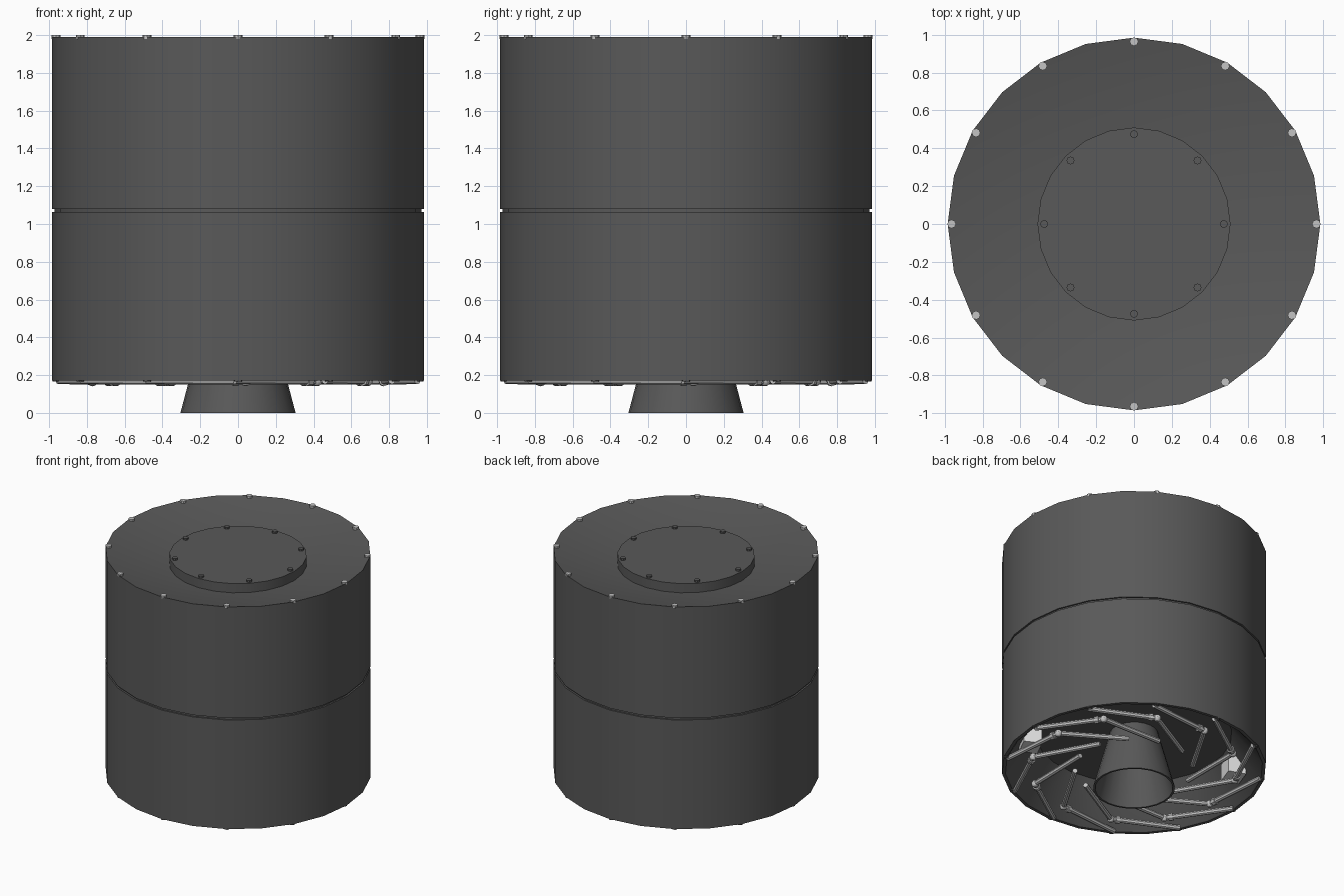
import bpy, math
from mathutils import Vector

if "Cube" in bpy.data.objects:
    bpy.data.objects.remove(bpy.data.objects["Cube"])

SIDES = 24

def material(name, v):
    m = bpy.data.materials.new(name)
    m.diffuse_color = (v, v, v, 1)
    m.use_nodes = True
    m.node_tree.nodes["Principled BSDF"].inputs["Base Color"].default_value = m.diffuse_color
    return m

DARK = material("dark grey", 0.10)
LIGHT = material("light grey", 0.55)
PALE = material("pale grey", 0.75)

def finish(obj, name, mat):
    obj.name = name
    obj.data.materials.append(mat)
    bpy.ops.object.select_all(action='DESELECT')
    obj.select_set(True)
    bpy.context.view_layer.objects.active = obj
    bpy.ops.object.shade_smooth_by_angle(angle=math.radians(30))
    return obj

def lathe(name, profile, mat, closed=False):
    """Spin a (radius, z) profile about the z axis; radius 0 becomes a pole."""
    verts, rings, faces = [], [], []
    for r, z in profile:
        n = 1 if r == 0 else SIDES
        rings.append([len(verts) + i % n for i in range(SIDES)])
        for i in range(n):
            a = math.tau * i / SIDES
            verts.append((r * math.cos(a), r * math.sin(a), z))
    pairs = list(zip(rings, rings[1:]))
    if closed:
        pairs.append((rings[-1], rings[0]))
    for lo, hi in pairs:
        for i in range(SIDES):
            j = (i + 1) % SIDES
            f = list(dict.fromkeys((lo[i], lo[j], hi[j], hi[i])))
            faces.append(f)
    me = bpy.data.meshes.new(name)
    me.from_pydata(verts, [], faces)
    obj = bpy.data.objects.new(name, me)
    bpy.context.collection.objects.link(obj)
    return finish(obj, name, mat)

def rod(name, a, b, r, mat, sides=8):
    a, b = Vector(a), Vector(b)
    d = b - a
    bpy.ops.mesh.primitive_cylinder_add(vertices=sides, radius=r, depth=d.length,
                                        location=(a + b) / 2,
                                        rotation=d.to_track_quat('Z', 'Y').to_euler())
    return finish(bpy.context.object, name, mat)

def polar(r, deg, z):
    t = math.radians(deg)
    return Vector((r * math.cos(t), r * math.sin(t), z))

# Drum: two shells with a dished top and a hollow underside, and a seam groove
lathe("upper_shell", [(0, 1.08), (0.985, 1.08), (0.985, 1.99), (0.51, 1.885), (0, 1.885)], DARK)
lathe("seam_ring", [(0.972, 1.05), (0.972, 1.09)], DARK)
lathe("lower_shell", [(0, 0.465), (0.73, 0.465), (0.95, 0.18), (0.96, 0.172), (0.985, 0.172),
                      (0.985, 1.064), (0, 1.064)], DARK)

# Raised lid with its bolts
lathe("top_lid", [(0.51, 1.87), (0.51, 1.96), (0, 1.96)], DARK)
for k in range(8):
    rod("lid_bolt", polar(0.475, 45 * k, 1.95), polar(0.475, 45 * k, 1.975), 0.021, DARK)

# Nozzle with an open bell
lathe("nozzle", [(0.18, 0.47), (0.305, 0.0), (0.29, 0.0), (0.165, 0.47)], DARK, closed=True)

# Twelvefold rim bolts and folded arms
for k in range(12):
    a = 30 * k
    rod("top_rim_bolt", polar(0.964, a, 1.98), polar(0.964, a, 2.0), 0.023, LIGHT)
    rod("bottom_rim_bolt", polar(0.962, a, 0.165), polar(0.962, a, 0.178), 0.021, DARK)
    tip, joint, end = polar(0.95, a - 31, 0.172), polar(0.77, a + 3, 0.17), polar(0.44, a + 45, 0.174)
    rod("outer_arm", tip, joint, 0.02, LIGHT)
    rod("inner_arm", joint, end, 0.02, LIGHT)
    rod("arm_collar", joint.lerp(tip, 0.07), joint.lerp(tip, 0.13), 0.029, LIGHT)
    bpy.ops.mesh.primitive_uv_sphere_add(segments=10, ring_count=6, radius=0.029, location=joint)
    finish(bpy.context.object, "arm_joint", LIGHT)

# Pale equipment boxes set into the sloping wall of the hollow
for deg in (-27, 160):
    bpy.ops.mesh.primitive_cube_add(size=1, location=polar(0.79, deg, 0.32),
                                    rotation=(0, 0, math.radians(deg)))
    bpy.context.object.scale = (0.14, 0.16, 0.14)
    finish(bpy.context.object, "equipment_box", PALE)
